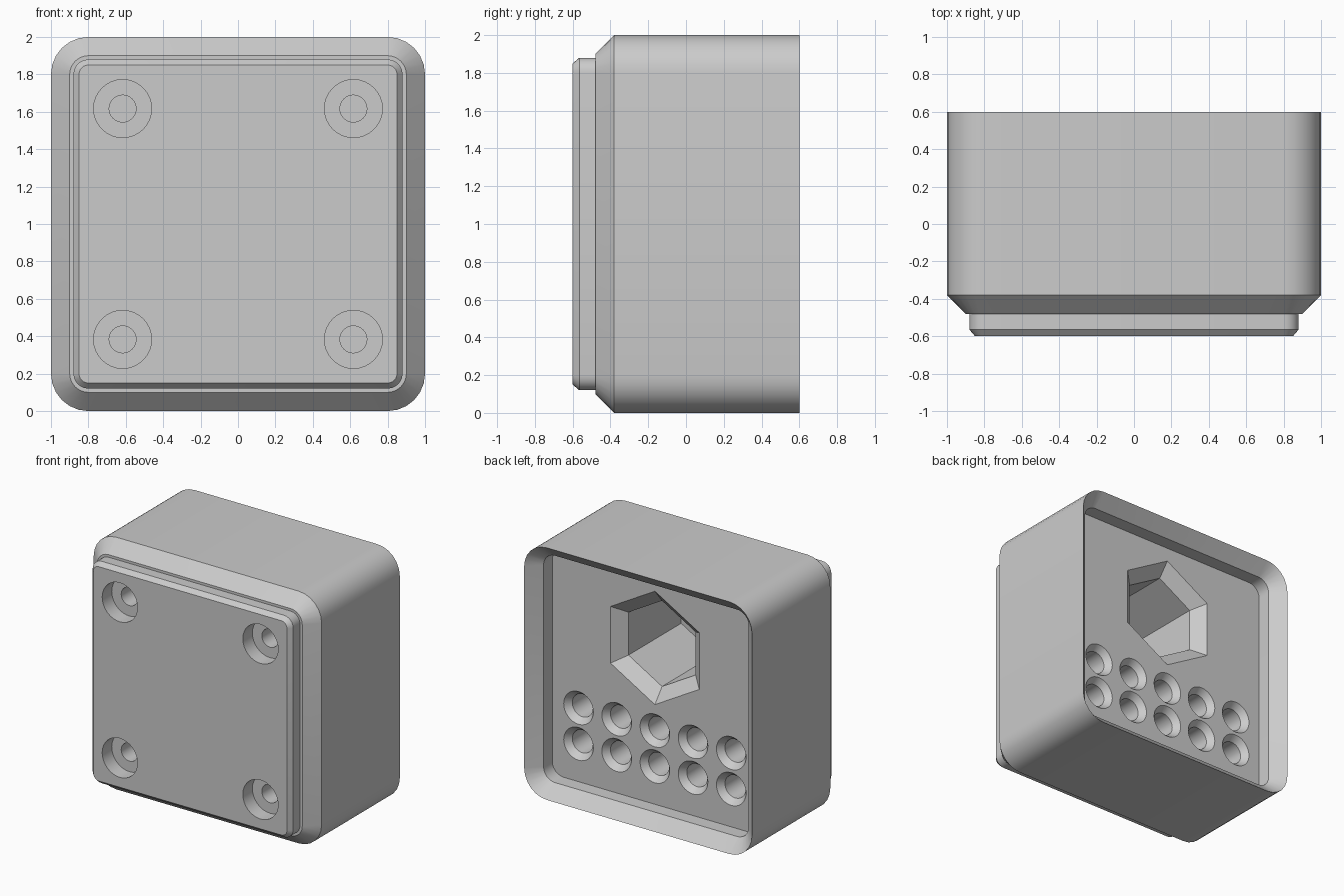
import bpy, bmesh
from math import sin, cos, pi, radians

cube = bpy.data.objects.get("Cube")
if cube:
    bpy.data.objects.remove(cube, do_unlink=True)

CENTRE_Z = 1.0
CORNER = 0.8       # centre of every corner arc
FLOOR_Y = 0.39     # floor of the rear recess

grey = bpy.data.materials.new("light grey")
grey.use_nodes = True
colour = (0.6, 0.6, 0.6, 1)
grey.diffuse_color = colour
grey.node_tree.nodes["Principled BSDF"].inputs["Base Color"].default_value = colour


def rounded_square(half, y, steps=6):
    """Ring of points around a rounded square facing y."""
    r = half - CORNER
    points = []
    for q, (sx, sz) in enumerate([(1, 1), (-1, 1), (-1, -1), (1, -1)]):
        for i in range(steps + 1):
            a = (q + i / steps) * pi / 2
            points.append((sx * CORNER + r * cos(a), y, CENTRE_Z + sz * CORNER + r * sin(a)))
    return points


def polygon(x, z, radius, y, sides):
    """Ring of points around a regular polygon with a vertex on top."""
    return [(x + radius * sin(2 * pi * i / sides), y, z + radius * cos(2 * pi * i / sides))
            for i in range(sides)]


def loft(bm, rings):
    """Skin consecutive rings and cap both ends."""
    loops = [[bm.verts.new(p) for p in ring] for ring in rings]
    n = len(loops[0])
    for a, b in zip(loops, loops[1:]):
        for i in range(n):
            j = (i + 1) % n
            bm.faces.new((a[i], a[j], b[j], b[i]))
    bm.faces.new(loops[0])
    bm.faces.new(loops[-1])


def make_object(name, bm):
    bmesh.ops.recalc_face_normals(bm, faces=bm.faces[:])
    mesh = bpy.data.meshes.new(name)
    bm.to_mesh(mesh)
    bm.free()
    mesh.materials.append(grey)
    obj = bpy.data.objects.new(name, mesh)
    bpy.context.collection.objects.link(obj)
    return obj


# Housing: recess floor, bevelled rear rim, body, front bevel and raised front plate
profile = [(FLOOR_Y, 0.9), (0.5, 0.9), (0.6, 1.0), (-0.38, 1.0),
           (-0.48, 0.9), (-0.48, 0.88), (-0.565, 0.88), (-0.6, 0.85)]
bm = bmesh.new()
loft(bm, [rounded_square(half, y) for y, half in profile])
housing = make_object("housing", bm)

# Cutters for all holes
cuts = bmesh.new()


def hole(x, z, steps, sides=32):
    loft(cuts, [polygon(x, z, r, y, sides) for y, r in steps])


# Counterbored screw holes in the front corners
for sx in (-1, 1):
    for sz in (-1, 1):
        hole(sx * 0.617, CENTRE_Z + sz * 0.617,
             [(-0.65, 0.155), (-0.48, 0.155), (-0.48, 0.072), (-0.25, 0.072)])

# Two rows of countersunk round sockets in the recess floor
for column in range(-2, 3):
    for z in (0.4, 0.685):
        hole(column * 0.335, z, [(FLOOR_Y + 0.01, 0.138), (FLOOR_Y - 0.05, 0.09), (-0.1, 0.09)])

# Bevelled hexagonal socket above them
hole(0, 1.34, [(FLOOR_Y + 0.01, 0.462), (FLOOR_Y - 0.09, 0.34), (-0.36, 0.34)], sides=6)

cutter = make_object("hole_cutter", cuts)
cutter.hide_render = True

bpy.ops.object.select_all(action="DESELECT")
housing.select_set(True)
bpy.context.view_layer.objects.active = housing
boolean = housing.modifiers.new("holes", "BOOLEAN")
boolean.operation = "DIFFERENCE"
boolean.solver = "EXACT"
boolean.object = cutter
bpy.ops.object.modifier_apply(modifier=boolean.name)
bpy.data.objects.remove(cutter, do_unlink=True)

bpy.ops.object.shade_smooth_by_angle(angle=radians(30))
